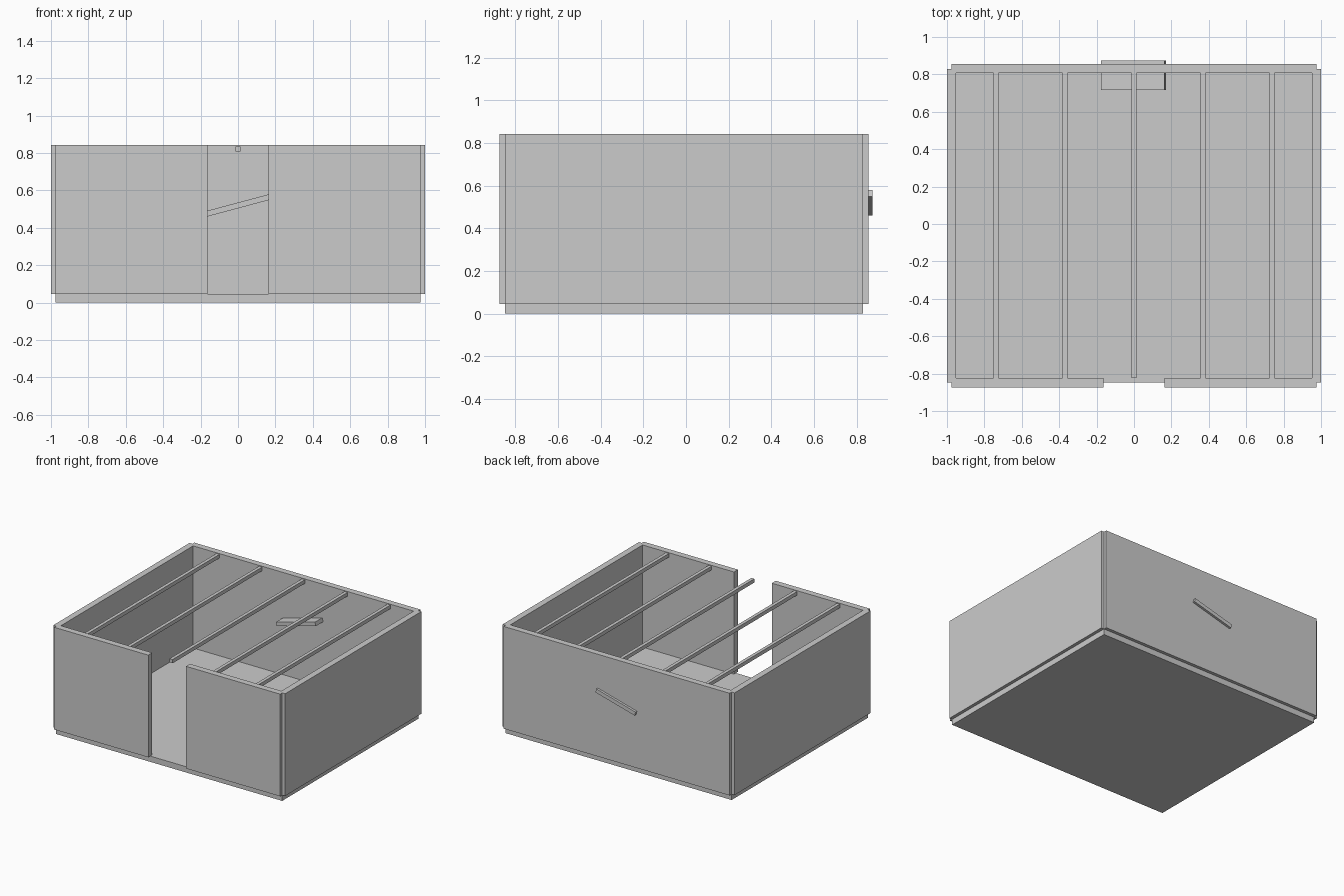
import bpy, bmesh, math
from mathutils import Vector

if "Cube" in bpy.data.objects:
    bpy.data.objects.remove(bpy.data.objects["Cube"])

FLOOR_TOP, WALL_TOP = 0.045, 0.842
FRONT_IN, BACK_IN = -0.824, 0.806   # inner faces of front and back walls
SIDE_IN, DOOR = 0.951, 0.163


def finish(name, bm):
    bmesh.ops.recalc_face_normals(bm, faces=bm.faces[:])
    mesh = bpy.data.meshes.new(name)
    bm.to_mesh(mesh)
    bm.free()
    obj = bpy.data.objects.new(name, mesh)
    bpy.context.collection.objects.link(obj)
    return obj


def box(name, lo, hi):
    """Box between two corners, with its origin at the centre."""
    lo, hi = Vector(lo), Vector(hi)
    bm = bmesh.new()
    bmesh.ops.create_cube(bm, size=1)
    bmesh.ops.scale(bm, vec=hi - lo, verts=bm.verts)
    obj = finish(name, bm)
    obj.location = (lo + hi) / 2
    return obj


# Floor slab
box("floor", (-0.975, -0.848, 0), (0.975, 0.83, FLOOR_TOP))

# Walls: one plan outline with notched corners and a door gap, mirrored in x
half = [(DOOR, FRONT_IN), (DOOR, -0.873), (0.975, -0.873), (0.975, -0.848),
        (1.0, -0.848), (1.0, 0.83), (0.975, 0.83), (0.975, 0.855)]
inner = [(-SIDE_IN, FRONT_IN), (-SIDE_IN, BACK_IN), (SIDE_IN, BACK_IN), (SIDE_IN, FRONT_IN)]
outline = half + [(-x, y) for x, y in reversed(half)] + inner
bm = bmesh.new()
face = bm.faces.new([bm.verts.new((x, y, FLOOR_TOP)) for x, y in outline])
ext = bmesh.ops.extrude_face_region(bm, geom=[face], use_keep_orig=True)
top = [v for v in ext["geom"] if isinstance(v, bmesh.types.BMVert)]
bmesh.ops.translate(bm, vec=(0, 0, WALL_TOP - FLOOR_TOP), verts=top)
finish("walls", bm)

# Roof beams
for i in range(-2, 3):
    x = i * 0.369
    box(f"roof_beam_{i + 3}", (x - 0.013, FRONT_IN, 0.807), (x + 0.013, BACK_IN, 0.836))

# Tilted board passing through the back wall
board = box("tilted_board", (-0.178, 0.717, 0.504), (0.172, 0.873, 0.534))
board.rotation_euler.y = -math.radians(15)
